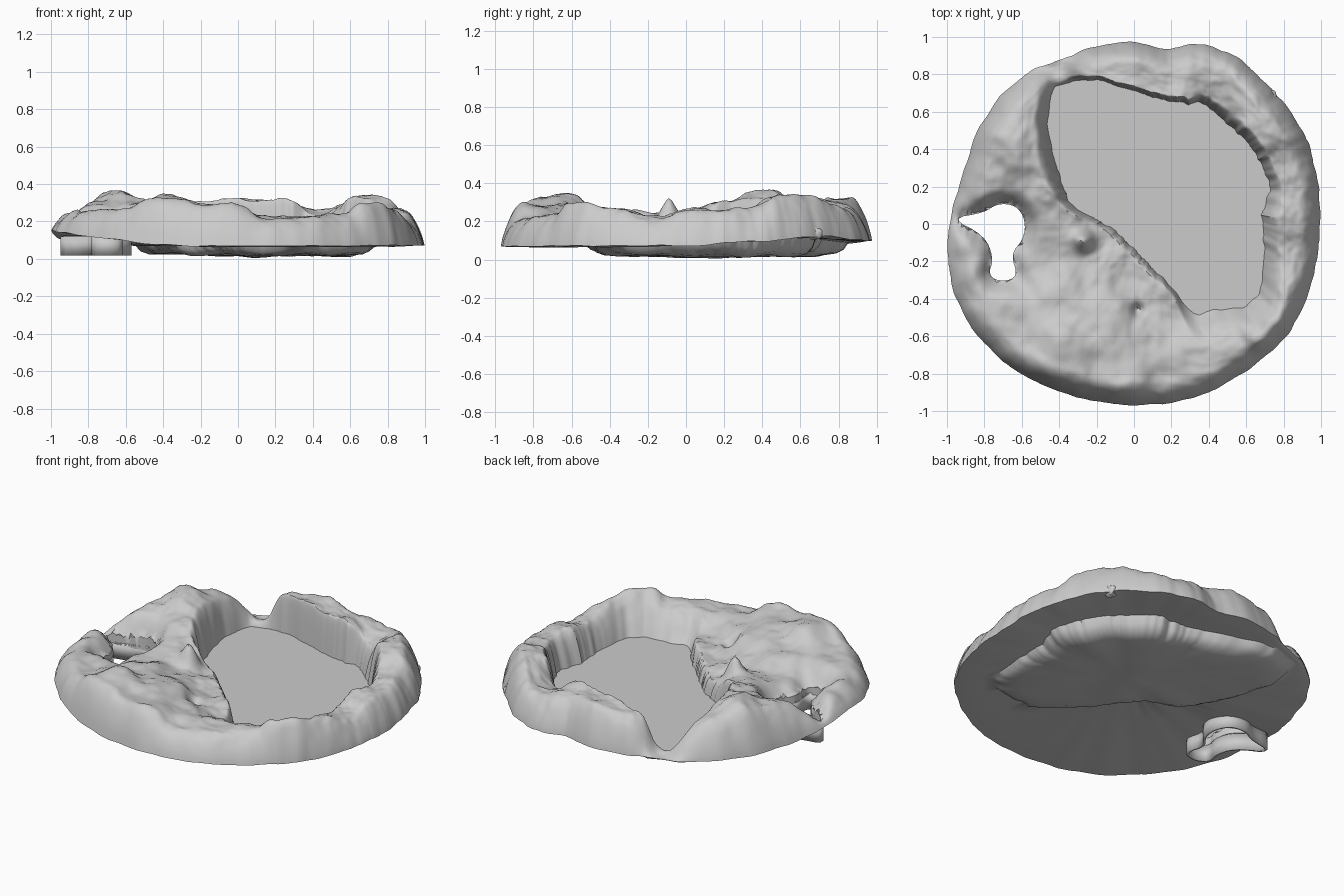
import bpy, bmesh, math
from mathutils import Vector, noise

if "Cube" in bpy.data.objects:
    bpy.data.objects.remove(bpy.data.objects["Cube"])

C = Vector((0.2, 0.15))          # centre of the basin
N, RINGS, FLOOR = 300, 48, 0.075

# outer edge: x, y, edge height
OUTER = [(1, 0, .07), (.98, .25, .09), (.93, .45, .1), (.82, .62, .12), (.7, .76, .12),
         (.55, .9, .1), (.35, .97, .1), (.17, .93, .1), (0, .98, .1), (-.2, .95, .1),
         (-.4, .88, .09), (-.55, .82, .09), (-.72, .68, .09), (-.85, .48, .09),
         (-.92, .25, .09), (-.98, .05, .12), (-1, -.15, .16), (-.97, -.35, .15),
         (-.88, -.55, .13), (-.7, -.74, .11), (-.5, -.86, .08), (-.25, -.94, .07),
         (0, -.97, .07), (.2, -.96, .07), (.4, -.9, .07), (.6, -.79, .07),
         (.8, -.63, .07), (.92, -.42, .07), (.98, -.2, .075)]
# shoreline of the basin: x, y, width of the bank
SHORE = [(-.44, .71, .08), (-.37, .76, .05), (-.25, .78, .03), (0, .71, .03), (.2, .655, .03),
         (.31, .64, .03), (.36, .66, .05), (.5, .54, .06), (.65, .38, .06), (.73, .22, .06),
         (.69, .05, .1), (.7, -.15, .12), (.68, -.35, .18), (.61, -.45, .22),
         (.42, -.46, .25), (.32, -.49, .22), (.22, -.36, .04), (.05, -.18, .04),
         (-.12, -.02, .04), (-.34, .1, .06), (-.41, .28, .11), (-.46, .5, .09)]
# heights of the landscape
HILLS = [(-.65, .37, .385), (-.58, .62, .3), (-.52, .7, .24), (-.8, .3, .28), (-.5, .4, .3),
         (-.52, .17, .31), (-.42, 0, .26), (-.55, -.15, .22), (-.7, .2, .28), (-.92, 0, .25),
         (-.9, -.25, .25), (-.75, -.45, .26), (-.5, -.24, .2), (-.4, -.35, .27),
         (-.38, -.72, .335), (-.65, -.6, .27), (-.15, -.5, .28), (-.1, -.78, .29),
         (0, -.3, .16), (.15, -.45, .16), (-.2, -.08, .17), (-.2, -.25, .21),
         (.1, -.6, .23), (.3, -.78, .22), (.5, -.73, .24), (.75, -.57, .31), (.84, -.36, .26),
         (.88, -.2, .22), (.86, .05, .26), (.85, .3, .27), (.79, .5, .33), (.68, .68, .34),
         (.5, .75, .31), (.42, .68, .19), (.3, .86, .27), (.26, .73, .33), (.05, .8, .33),
         (-.22, .85, .32), (-.43, .82, .06)]
HOLE = [(-.98, .03), (-.8, .06), (-.73, .11), (-.63, .1), (-.58, .02), (-.59, -.08),
        (-.66, -.16), (-.62, -.28), (-.7, -.31), (-.78, -.28), (-.75, -.18), (-.8, -.06)]


def rounded(pts, times=2):
    """Cut the corners of a closed outline."""
    pts = [Vector(p) for p in pts]
    for _ in range(times):
        pts = [q for a, b in zip(pts, pts[1:] + pts[:1])
               for q in (a.lerp(b, .25), a.lerp(b, .75))]
    return pts


HOLE = rounded(HOLE)


def polar(pts):
    """Sort points by angle about the basin centre."""
    return sorted((math.atan2(y - C.y, x - C.x), math.hypot(x - C.x, y - C.y), w)
                  for x, y, w in pts)


def lookup(pol, a):
    """Lightly rounded radius and extra value at an angle."""
    tot = [0, 0]
    ext = [(pol[-1][0] - math.tau,) + pol[-1][1:]] + pol + [(pol[0][0] + math.tau,) + pol[0][1:]]
    for da in (-.04, 0, .04):
        b = (a + da + math.pi) % math.tau - math.pi
        for p, q in zip(ext, ext[1:]):
            if p[0] <= b <= q[0]:
                t = (b - p[0]) / max(q[0] - p[0], 1e-6)
                # straight line between the two points in plan
                den = p[1] * math.sin(b - p[0]) + q[1] * math.sin(q[0] - b)
                tot[0] += p[1] * q[1] * math.sin(q[0] - p[0]) / den / 3
                tot[1] += (p[2] + (q[2] - p[2]) * t) / 3
                break
    return tot


def height(x, y):
    num = den = 0
    for px, py, pz in HILLS:
        d2 = (x - px) ** 2 + (y - py) ** 2
        w = math.exp(-d2 / .011) + .0002 / (d2 + .05)
        num += w * pz
        den += w
    h = num / den + .024 * noise.fractal(Vector((x * 4.5, y * 4.5, 3)), .8, 2.0, 4)
    h += .14 * math.exp(-((x + .27) ** 2 + (y + .09) ** 2) / .003)      # spire
    h -= .07 * math.exp(-((x - .02) ** 2 + (y + .46) ** 2) / .001)      # pit
    # funnel round the hole
    if x < -.4 and abs(y + .1) < .4:
        p = Vector((x, y))
        d = min((p - q).length for q in HOLE)
        t = min(1, d / .1)
        h = .14 + (h - .14) * t * (2 - t)
    return h


def finish(name, bm):
    bmesh.ops.recalc_face_normals(bm, faces=bm.faces)
    me = bpy.data.meshes.new(name)
    bm.to_mesh(me)
    bm.free()
    ob = bpy.data.objects.new(name, me)
    bpy.context.collection.objects.link(ob)
    return ob


def smooth(ob, deg=45):
    bpy.ops.object.select_all(action='DESELECT')
    ob.select_set(True)
    bpy.context.view_layer.objects.active = ob
    bpy.ops.object.shade_smooth_by_angle(angle=math.radians(deg))


def prism(name, pts, z0, z1, caps=True):
    """Upright wall along a closed outline."""
    bm = bmesh.new()
    lo = [bm.verts.new((p.x, p.y, z0)) for p in pts]
    hi = [bm.verts.new((p.x, p.y, z1)) for p in pts]
    for i in range(len(pts)):
        j = (i + 1) % len(pts)
        bm.faces.new((lo[i], lo[j], hi[j], hi[i]))
    if caps:
        bm.faces.new(lo)
        bm.faces.new(hi)
    return finish(name, bm)


# landscape: banks and hills, flat basin floor, underside with bowl
outer, shore = polar(OUTER), polar(SHORE)
bm = bmesh.new()
loops = [[] for _ in range(RINGS + 1)]
under = [[] for _ in range(10)]
for i in range(N):
    a = math.tau * i / N
    d = Vector((math.cos(a), math.sin(a)))
    ro, ze = lookup(outer, a)
    ri, bank = lookup(shore, a)
    jag = noise.fractal(Vector((d.x * 7, d.y * 7, 0)), .8, 2.0, 4)
    ro += .008 * jag
    ri += .014 * jag
    ze += .008 * noise.noise(Vector((d.x * 7, d.y * 7, 5)))
    for k in range(RINGS + 1):
        s = k / RINGS
        r = ri + (ro - ri) * (s - .063 * math.sin(math.tau * s))
        p = C + d * r
        h = height(p.x, p.y)
        fi = min(1, (r - ri) / bank)
        fo = min(1, (ro - r) / .125)
        fi = fi * (2 - fi)
        fo = (fo * (2 - fo)) ** .8
        base = ze + (FLOOR - ze) * (1 - s)
        z = base + max(h - base, 0) * fi * fo
        loops[k].append(bm.verts.new((p.x, p.y, z)))
    # underside: flange, recessed at the back right, then the bowl
    back = max(0, math.cos(a - 1.0))
    rb = ri * (1.05 + .08 * max(0, math.cos(2 * (a - 2.4))) * (d.y > 0))
    rb = min(rb, ro - .05)
    top = .08 + .05 * back
    for k, (r, z) in enumerate([(ro + (rb - ro) * .35, ze * .6 + top * .4 - .01),
                                (ro + (rb - ro) * .7, ze * .3 + top * .7 - .008),
                                (rb, top - .012), (rb * .97, .05 + .02 * back),
                                (rb * .91, .033),
                                (rb * .8, .022), (rb * .6, .02), (rb * .4, .018),
                                (rb * .2, .017), (rb * .08, .016)]):
        p = C + d * r
        if k > 2:
            z += .018 * noise.noise(Vector((p.x * 5, p.y * 5, 9)))
        under[k].append(bm.verts.new((p.x, p.y, max(z, .002))))
chain = loops + under
for A, B in zip(chain, chain[1:]):
    for i in range(N):
        j = (i + 1) % N
        bm.faces.new((A[i], A[j], B[j], B[i]))
for ring in (chain[0], chain[-1]):
    mid = bm.verts.new((C.x, C.y, sum(v.co.z for v in ring) / N))
    for i in range(N):
        bm.faces.new((ring[i], ring[(i + 1) % N], mid))
land = finish("landscape", bm)

# hole through the left side
cutter = prism("hole_cutter", HOLE, -.2, .7)
cutter.hide_render = True
m = land.modifiers.new("hole", 'BOOLEAN')
m.operation, m.object, m.solver = 'DIFFERENCE', cutter, 'EXACT'
bpy.context.view_layer.objects.active = land
bpy.ops.object.modifier_apply(modifier=m.name)
bpy.data.objects.remove(cutter)
smooth(land)

# collar hanging below the hole
collar = prism("hole_collar", HOLE, .018, .12, False)
m = collar.modifiers.new("thickness", 'SOLIDIFY')
m.thickness, m.offset = .015, 1
smooth(collar)

# small stone on the back right edge
bm = bmesh.new()
bmesh.ops.create_icosphere(bm, subdivisions=3, radius=.035)
for v in bm.verts:
    v.co *= 1 + .35 * noise.noise(v.co * 40)
    v.co += Vector((.735, .675, .14))
smooth(finish("edge_stone", bm))
